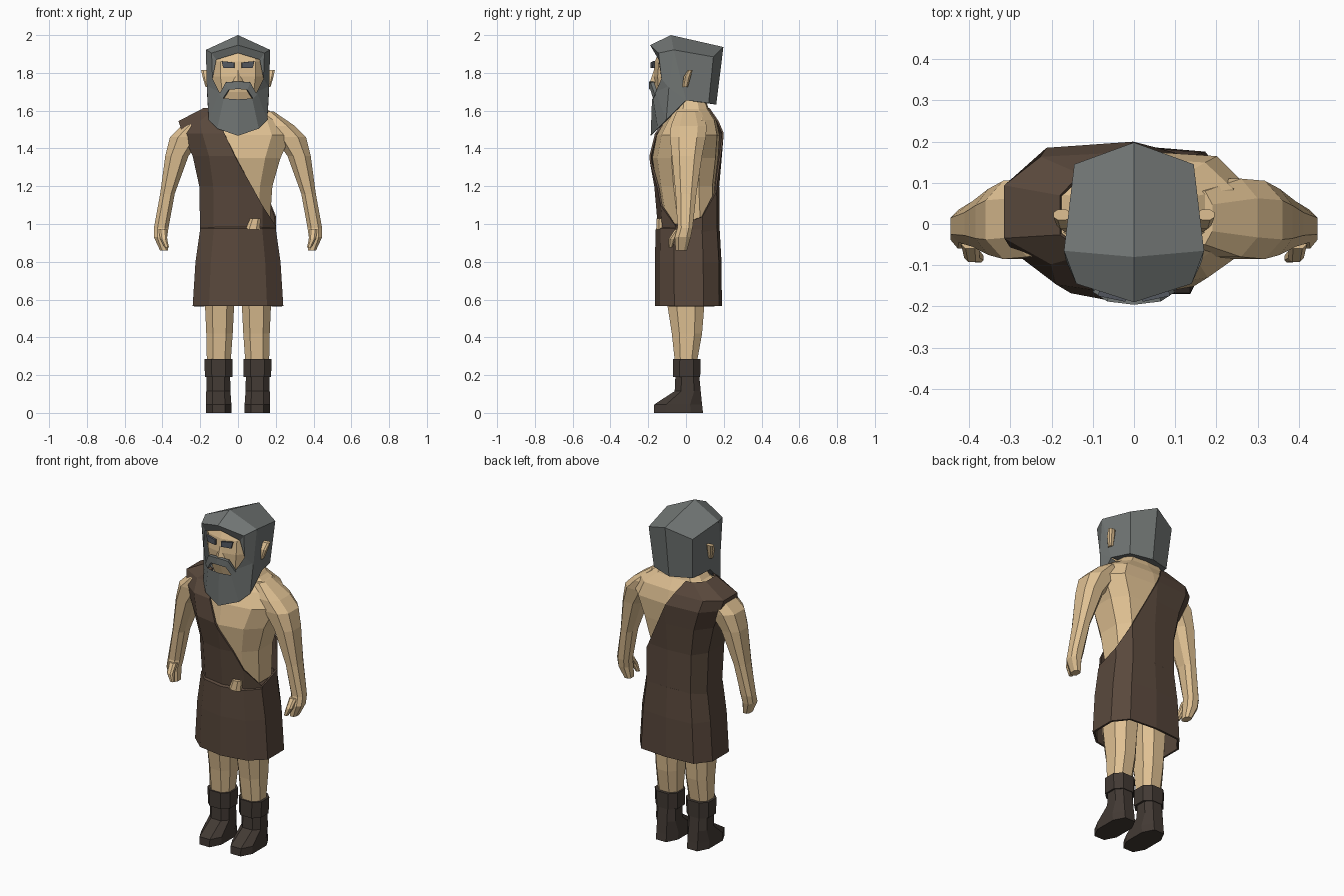
import bpy, bmesh
from mathutils import Vector


def material(name, rgb):
    m = bpy.data.materials.new(name)
    m.diffuse_color = (*rgb, 1)
    return m


SKIN = material("skin", (0.74, 0.53, 0.29))
BROWN = material("brown_cloth", (0.10, 0.065, 0.045))
LEATHER = material("dark_leather", (0.055, 0.042, 0.034))
GREY = material("grey_hair", (0.17, 0.185, 0.18))
SLATE = material("slate", (0.09, 0.10, 0.12))

# Unit cross-sections: octagon for limbs, ten-sided section for the body
OCT = [(-.5, -1), (.5, -1), (1, -.5), (1, .5), (.5, 1), (-.5, 1), (-1, .5), (-1, -.5)]
HALF = [(.64, -.85), (1, -.42), (1, .45), (.72, .92)]
BODY = [(0, -1)] + HALF + [(0, 1)] + [(-x, y) for x, y in reversed(HALF)]


def finish(name, bm, mat, mirror=False, thick=0):
    bmesh.ops.recalc_face_normals(bm, faces=bm.faces)
    me = bpy.data.meshes.new(name)
    bm.to_mesh(me)
    bm.free()
    ob = bpy.data.objects.new(name, me)
    bpy.context.collection.objects.link(ob)
    me.materials.append(mat)
    if mirror:
        mod = ob.modifiers.new("mirror", 'MIRROR')
        mod.merge_threshold = 0.0005
    if thick:
        mod = ob.modifiers.new("thickness", 'SOLIDIFY')
        mod.thickness = thick
    return ob


def loft(rings, section=OCT, caps=True):
    """Stack a section through rings of (z, x0, x1, y0, y1)."""
    bm = bmesh.new()
    rows = []
    for z, x0, x1, y0, y1 in rings:
        cx, cy, rx, ry = (x0 + x1) / 2, (y0 + y1) / 2, (x1 - x0) / 2, (y1 - y0) / 2
        rows.append([bm.verts.new((cx + u * rx, cy + v * ry, z)) for u, v in section])
    n = len(section)
    for a, b in zip(rows, rows[1:]):
        for i in range(n):
            bm.faces.new((a[i], a[(i + 1) % n], b[(i + 1) % n], b[i]))
    if caps:
        bm.faces.new(rows[0])
        bm.faces.new(rows[-1])
    return bm


def body(rings, caps=True):
    return loft([(z, -w, w, f, b) for z, w, f, b in rings], BODY, caps)


def patch(name, verts, faces, mat, thick=0):
    """Half mesh mirrored across x."""
    bm = bmesh.new()
    vs = [bm.verts.new(v) for v in verts]
    for f in faces:
        bm.faces.new([vs[i] for i in f])
    return finish(name, bm, mat, True, thick)


# Torso and neck
finish("torso", body([(.80, .16, -.11, .14), (1.0, .168, -.12, .15), (1.2, .182, -.155, .152),
                      (1.35, .225, -.178, .17), (1.47, .28, -.155, .178), (1.55, .24, -.11, .16),
                      (1.61, .15, -.07, .12), (1.70, .08, -.05, .09)]), SKIN)
finish("belly_fold", loft([(.97, .04, .115, -.158, -.1), (1.03, .065, .12, -.155, -.1)]), SKIN)

# Skirt
finish("skirt", body([(.565, .24, -.165, .19), (.80, .225, -.165, .188),
                      (.975, .20, -.16, .178), (1.0, .175, -.13, .16)], False), BROWN, thick=.012)

# Sash: a body shell cut by a diagonal plane
sash = body([(.94, .20, -.145, .178), (1.2, .205, -.168, .176), (1.36, .24, -.197, .19),
             (1.48, .295, -.175, .2), (1.545, .315, -.12, .175), (1.615, .18, -.09, .13)], False)
bmesh.ops.bisect_plane(sash, geom=sash.verts[:] + sash.edges[:] + sash.faces[:],
                       plane_co=Vector((0, 0, 1.40)), plane_no=Vector((1.95, -.37, 1)),
                       clear_outer=True)
finish("sash", sash, BROWN, thick=.01)

# Arms, hands and thumbs
finish("arms", loft([(.86, .37, .413, -.055, .005), (.93, .375, .445, -.06, .025),
                     (.98, .368, .445, -.045, .035), (1.16, .335, .412, -.055, .055),
                     (1.36, .262, .385, -.075, .085), (1.46, .19, .36, -.085, .105),
                     (1.52, .14, .30, -.08, .11), (1.595, .12, .19, -.05, .08)]), SKIN, True)
finish("thumbs", loft([(.875, .365, .388, -.093, -.072), (.92, .375, .412, -.092, -.055),
                       (.97, .375, .42, -.06, -.015)]), SKIN, True)

# Legs
finish("legs", loft([(.18, .045, .16, -.055, .055), (.28, .038, .165, -.06, .06),
                     (.42, .028, .168, -.075, .085), (.58, .02, .175, -.1, .098),
                     (.82, .005, .18, -.11, .12)]), SKIN, True)

# Boots and cuffs
finish("boots", loft([(0, .035, .17, -.17, .09), (.045, .035, .17, -.168, .085),
                      (.115, .04, .168, -.06, .078), (.22, .042, .165, -.055, .068)]), LEATHER, True)
finish("boot_cuffs", loft([(.19, .03, .175, -.07, .075), (.285, .028, .178, -.07, .078)],
                          [(u * 1.0, v) for u, v in OCT]), LEATHER, True)

# Head
finish("head", body([(1.62, .10, -.14, .08), (1.70, .13, -.165, .1), (1.78, .145, -.172, .12),
                     (1.86, .145, -.165, .12), (1.91, .13, -.145, .1)]), SKIN)
patch("nose", [(0, -.165, 1.83), (0, -.19, 1.755), (.028, -.165, 1.75), (0, -.165, 1.74)],
      [(0, 1, 2), (1, 3, 2)], SKIN)

# Hair cap with fringe
patch("hair", [(0, -.19, 1.947), (.14, -.145, 1.905), (.17, -.065, 1.922), (0, -.08, 2.0),
               (.145, .145, 1.885), (0, .198, 1.937), (.128, .12, 1.64), (0, .16, 1.632),
               (.162, .0, 1.655), (0, -.16, 1.905), (.115, -.145, 1.87), (.135, -.13, 1.77),
               (.165, -.09, 1.72), (0, 0, 1.66)],
      [(0, 1, 2, 3), (3, 2, 4, 5), (2, 8, 6, 4), (5, 4, 6, 7), (0, 9, 10, 1),
       (1, 10, 11), (1, 11, 12, 2), (2, 12, 8), (7, 6, 8, 13)], GREY)

# Beard
patch("beard", [(0, -.18, 1.66), (.075, -.175, 1.665), (.10, -.16, 1.70), (.135, -.13, 1.77),
                (.165, -.09, 1.73), (.162, .0, 1.655), (.155, -.105, 1.55), (.11, -.15, 1.505),
                (0, -.187, 1.467), (0, -.02, 1.62)],
      [(0, 1, 7, 8), (1, 2, 6, 7), (2, 3, 4), (2, 4, 6), (4, 5, 6),
       (6, 5, 9), (7, 6, 9), (8, 7, 9)], GREY)

# Moustache
patch("moustache", [(0, -.196, 1.755), (.065, -.188, 1.75), (.10, -.165, 1.685), (.08, -.175, 1.665),
                    (.05, -.188, 1.71), (0, -.196, 1.715)],
      [(0, 1, 4, 5), (1, 2, 3, 4)], GREY, .02)

# Eyes under heavy brows
patch("eyes", [(.018, -.177, 1.825), (.075, -.165, 1.825), (.085, -.163, 1.862), (.018, -.177, 1.855)],
      [(0, 1, 2, 3)], SLATE, .012)

# Ears
finish("ears", loft([(1.725, .15, .172, -.02, .01), (1.78, .15, .188, -.012, .025),
                     (1.815, .155, .195, .01, .035)]), SKIN, True)
